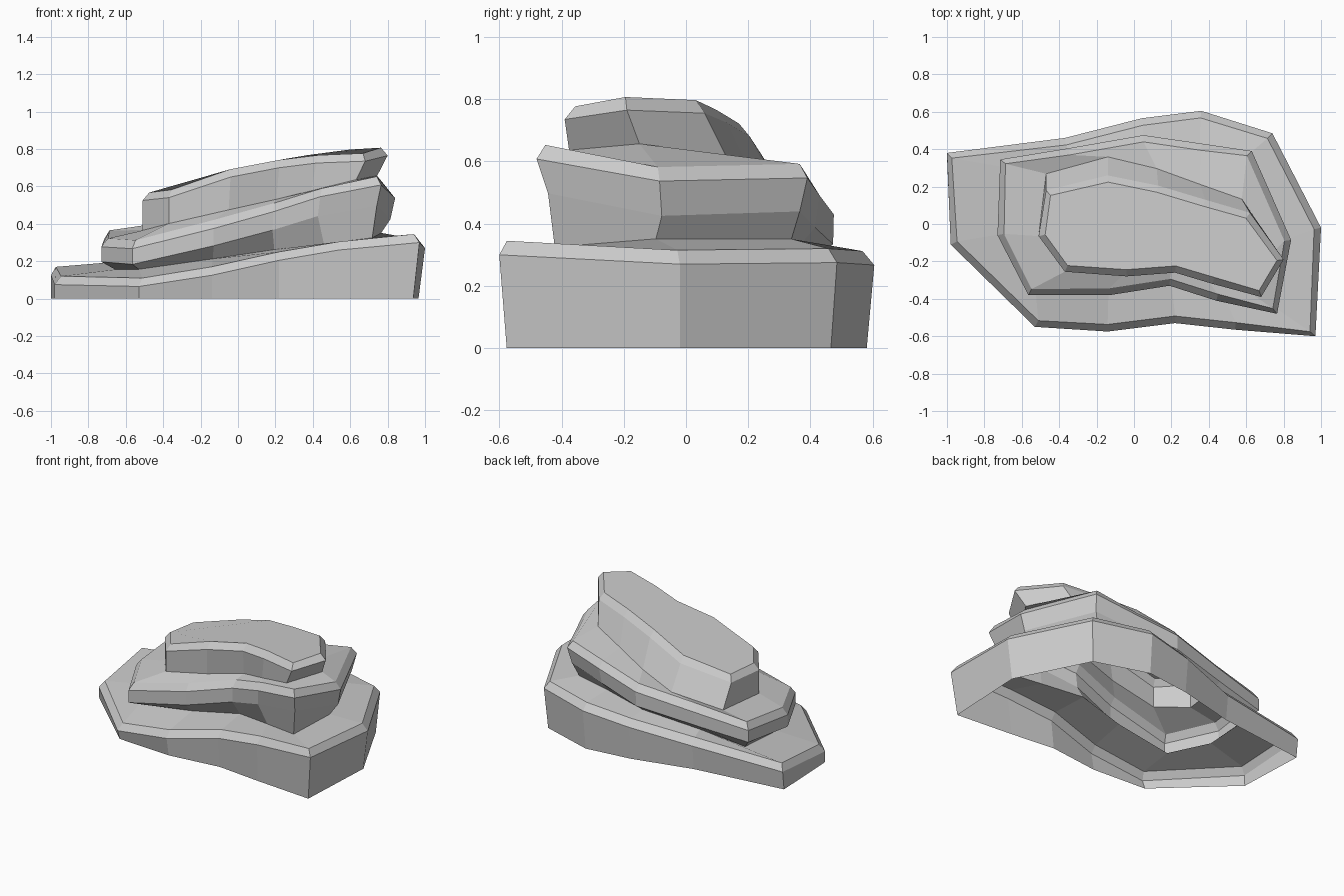
import bpy, bmesh
from mathutils import Vector

if "Cube" in bpy.data.objects:
    bpy.data.objects.remove(bpy.data.objects["Cube"])

# Widest outline of each rock tier (x, y, z), clockwise from the back left
BASE = [(-1.0, .38, .125), (-.37, .46, .165), (.04, .565, .225), (.36, .605, .267),
        (.74, .485, .275), (1.0, -.02, .27), (.97, -.6, .3), (.54, -.565, .26),
        (.22, -.53, .205), (-.14, -.575, .125), (-.53, -.55, .065), (-.98, -.11, .075)]
MIDDLE = [(-.715, .345, .32), (-.35, .405, .37), (.05, .475, .43), (.36, .43, .49),
          (.63, .39, .547), (.84, -.085, .537), (.765, -.48, .608), (.44, -.41, .545),
          (.19, -.33, .465), (-.13, -.38, .375), (-.565, -.38, .267), (-.73, -.06, .277)]
TOP = [(-.47, .18, .52), (-.14, .26, .595), (.13, .205, .68), (.38, .13, .725),
       (.62, .06, .755), (.8, -.19, .765), (.68, -.39, .735), (.42, -.32, .725),
       (.22, -.26, .7), (-.04, -.28, .65), (-.37, -.255, .54), (-.51, -.065, .525)]


def inset(ring, amount, rise=0.0):
    """Offset a clockwise outline inward in plan and lift it."""
    out = []
    for i, p in enumerate(ring):
        a, b = Vector(ring[i - 1]), Vector(ring[(i + 1) % len(ring)])
        d = (b - a).xy.normalized()
        out.append((p[0] + d.y * amount, p[1] - d.x * amount, p[2] + rise))
    return out


# Base: wall from the ground, then a bevelled rim
ground = [(x - .035 * max(x, 0) ** 2, y * .96, 0) for x, y, _ in BASE]
rings = [ground, BASE, inset(BASE, .038, .045)]

# Middle tier: recessed foot, undercut, upright wall, bevelled rim
foot = [(x, y, .25 + .14 * x + .06 * y) for x, y, _ in inset(MIDDLE, .075)]
wall = [(x - .03 * max(x, 0), y * (1 - .1 * max(x, 0)), z - .095 - .02 * x)
        for x, y, z in MIDDLE]
rings += [foot, wall, MIDDLE, inset(MIDDLE, .036, .045)]

# Top tier: wall leaning forward, bevelled rim
foot = [(x - .07 * max(x, 0), y + .065 + .13 * y if x > -.3 or y > 0 else y,
         .475 + .22 * x - .03 * y) for x, y, _ in TOP]
foot[9] = (-.05, -.265, foot[9][2])
rings += [foot, TOP, inset(TOP, .036, .042)]

# Join the rings into one open-bottomed shell
bm = bmesh.new()
loops = [[bm.verts.new(p) for p in ring] for ring in rings]
for low, high in zip(loops, loops[1:]):
    for i in range(len(low)):
        bm.faces.new((low[i - 1], low[i], high[i], high[i - 1]))
bm.faces.new(loops[-1])
bmesh.ops.recalc_face_normals(bm, faces=bm.faces)
mesh = bpy.data.meshes.new("layered_rock")
bm.to_mesh(mesh)
bm.free()
bpy.context.collection.objects.link(bpy.data.objects.new("layered_rock", mesh))
